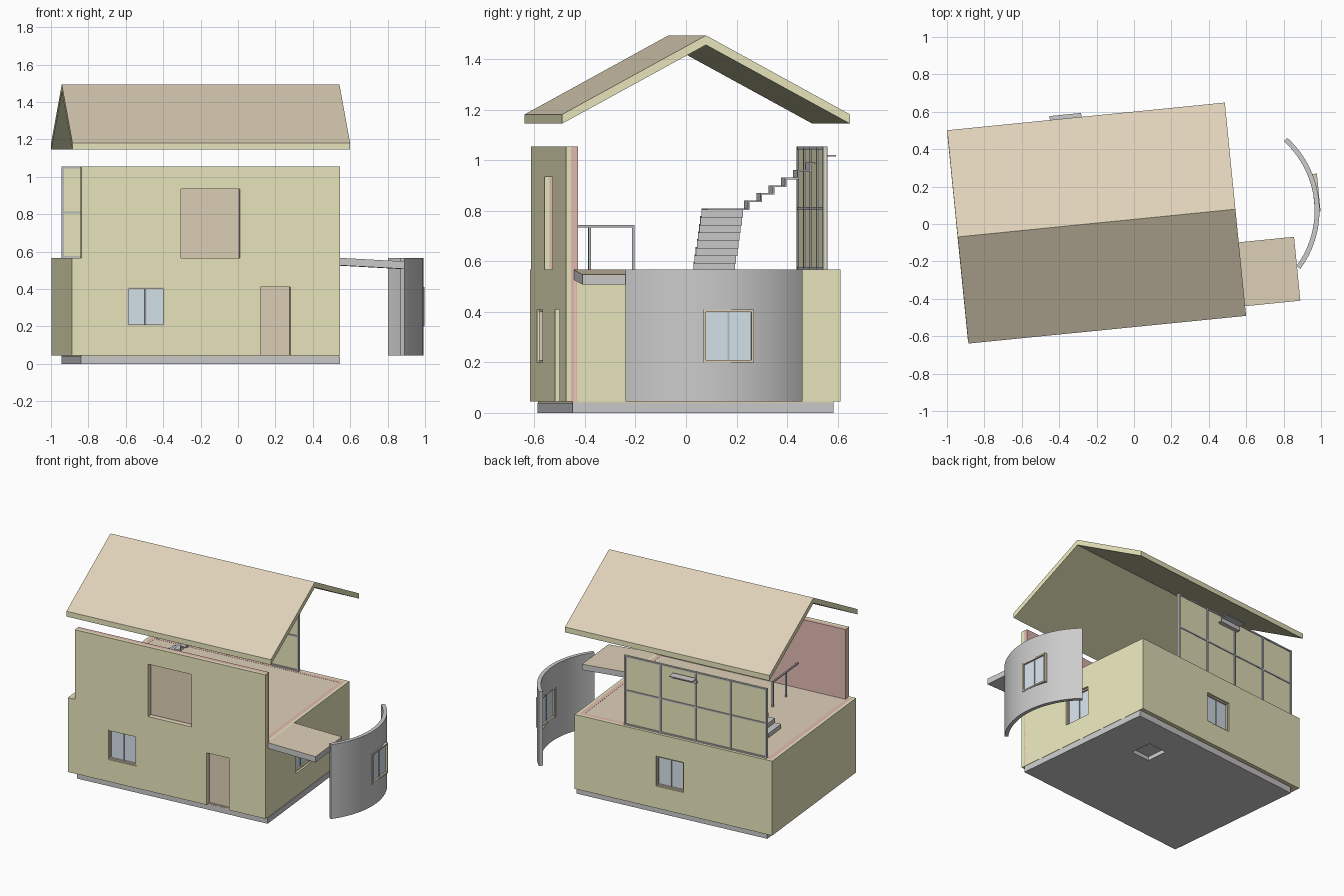
import bpy, bmesh
from math import sin, cos, radians
from mathutils import Matrix

if "Cube" in bpy.data.objects:
    bpy.data.objects.remove(bpy.data.objects["Cube"])

# Everything is built in house axes, then turned slightly about z
PLACE = Matrix.Translation((-0.2, 0.005, 0)) @ Matrix.Rotation(radians(5.7), 4, 'Z')


def material(name, rgb):
    m = bpy.data.materials.new(name)
    m.diffuse_color = (*rgb, 1)
    m.use_nodes = True
    m.node_tree.nodes["Principled BSDF"].inputs["Base Color"].default_value = m.diffuse_color
    return m


YELLOW = material("yellow_render", (0.82, 0.80, 0.51))
TAN = material("tan_wood", (0.74, 0.64, 0.48))
PINK = material("pink_plaster", (0.78, 0.50, 0.45))
BLUE = material("blue_glass", (0.68, 0.77, 0.84))
GREY = material("grey_concrete", (0.68, 0.68, 0.68))
STEEL = material("grey_steel", (0.48, 0.50, 0.54))


def prism(name, pts, plane, a, b, mat):
    """Extrude a 2D outline lying in plane xy, xz or yz from a to b."""
    put = {"xy": lambda p, q, t: (p, q, t), "xz": lambda p, q, t: (p, t, q),
           "yz": lambda p, q, t: (t, p, q)}[plane]
    bm = bmesh.new()
    lo = [bm.verts.new(put(p, q, a)) for p, q in pts]
    hi = [bm.verts.new(put(p, q, b)) for p, q in pts]
    bm.faces.new(lo)
    bm.faces.new(hi)
    n = len(pts)
    for i in range(n):
        j = (i + 1) % n
        bm.faces.new((lo[i], lo[j], hi[j], hi[i]))
    bmesh.ops.recalc_face_normals(bm, faces=bm.faces)
    me = bpy.data.meshes.new(name)
    bm.to_mesh(me)
    bm.free()
    me.materials.append(mat)
    ob = bpy.data.objects.new(name, me)
    bpy.context.collection.objects.link(ob)
    ob.matrix_world = PLACE
    return ob


def box(name, x, y, z, mat):
    return prism(name, [(x[0], y[0]), (x[1], y[0]), (x[1], y[1]), (x[0], y[1])], "xy", *z, mat)


def select(ob):
    bpy.ops.object.select_all(action='DESELECT')
    ob.select_set(True)
    bpy.context.view_layer.objects.active = ob


def cut(ob, x, y, z):
    """Cut a rectangular opening."""
    c = box("cutter", x, y, z, ob.data.materials[0])
    m = ob.modifiers.new("cut", 'BOOLEAN')
    m.object, m.operation, m.solver = c, 'DIFFERENCE', 'EXACT'
    select(ob)
    bpy.ops.object.modifier_apply(modifier="cut")
    bpy.data.objects.remove(c, do_unlink=True)


def window(name, a, b, d0, d1, side):
    """Framed two-pane window, a..b along the wall, d0..d1 through it."""
    def part(label, s, d, z, mat):
        args = (d, s) if side else (s, d)
        box(name + label, *args, z, mat)
    f, z0, z1, mid, dm = 0.01, 0.2, 0.41, (a + b) / 2, (d0 + d1) / 2
    for i, s in enumerate(((a, a + f), (b - f, b))):
        part(f"_jamb_{i}", s, (d0, d1), (z0, z1), TAN)
    for i, z in enumerate(((z0, z0 + f), (z1 - f, z1))):
        part(f"_rail_{i}", (a + f, b - f), (d0, d1), z, TAN)
    part("_glass", (a + f, b - f), (dm - .003, dm + .003), (z0 + f, z1 - f), BLUE)
    part("_mullion", (mid - .004, mid + .004), (dm - .008, dm + .008), (z0 + f, z1 - f), STEEL)


# Base slab with a shallow pit underneath
base = box("base_slab", (-.696, .696), (-.526, .513), (0, .04), GREY)
cut(base, (.245, .395), (.15, .305), (-.1, .028))
box("ground_floor", (-.695, .692), (-.525, .512), (.04, .047), TAN)

# Front wall, two storeys: yellow outside layer and pink inside layer
DOOR, UPPER, FRONT_WIN = (.266, .427), (-.161, .156), (-.452, -.246)
front = [(-.747, .045), (.694, .045), (.694, 1.055), (-.696, 1.055), (-.696, .567), (-.747, .567)]
outer = prism("front_wall_outer", front, "xz", -.552, -.532, YELLOW)
inner_pts = [(max(x, -.727) if z < .6 else x, z) for x, z in front]
inner = prism("front_wall_inner", inner_pts, "xz", -.532, -.504, PINK)
for w in (outer, inner):
    cut(w, DOOR, (-.7, -.4), (.0, .41))
    cut(w, UPPER, (-.7, -.4), (.567, .935))
    cut(w, FRONT_WIN, (-.7, -.4), (.2, .41))
box("front_door", DOOR, (-.515, -.505), (.045, .41), TAN)
box("upper_door", UPPER, (-.515, -.505), (.567, .935), TAN)

# Side and back walls of the ground storey, U-shaped in plan
for name, o, t, mat in (("outer", 0, .02, YELLOW), ("inner", .02, .028, PINK)):
    l, r, b, f = -.747 + o, .694 - o, .54 - o, -.532 if o == 0 else -.504
    u = [(l, f), (l, b), (r, b), (r, f), (r - t, f), (r - t, b - t), (l + t, b - t), (l + t, f)]
    w = prism("side_back_walls_" + name, u, "xy", .045, .567, mat)
    cut(w, (-.1, .1), (.4, .7), (.2, .41))
    cut(w, (.55, .8), (-.155, .045), (.2, .41))
window("front_window", *FRONT_WIN, -.545, -.51, False)
window("back_window", -.1, .1, .5, .53, False)
window("right_window", -.155, .045, .652, .68, True)

# Upper floor and sloping terrace
box("upper_floor", (-.699, .646), (-.504, .492), (.535, .566), TAN)
prism("terrace_slab", [(.694, .527), (1.043, .508), (1.043, .545), (.694, .564)],
      "xz", -.521, -.178, GREY)
prism("terrace_deck", [(.694, .564), (1.043, .545), (1.043, .548), (.694, .567)],
      "xz", -.521, -.178, TAN)

# Gridded back panel of the upper storey
box("back_panel", (-.696, .344), (.511, .517), (.567, 1.055), YELLOW)
for i in range(5):
    x = -.69 + i * .257
    box(f"panel_post_{i}", (x - .006, x + .006), (.505, .523), (.567, 1.055), STEEL)
for i, z in enumerate((.573, .81, 1.049)):
    box(f"panel_bar_{i}", (-.696, .344), (.506, .522), (z - .005, z + .005), STEEL)

# Stair: lower flight along x, landing, upper flight along y
RISE, T = .0303, .006
for i in range(8):
    x, z = -.554 + i * .045, .567 + i * RISE
    box(f"lower_riser_{i}", (x, x + T), (.08, .245), (z, z + RISE), GREY)
    end = x + .045 + T if i < 7 else -.024
    box(f"lower_tread_{i}", (x, end), (.08, .245), (z + RISE - T, z + RISE), GREY)
for i in range(7):
    y, z = .245 + i * .049, .81 + i * RISE
    box(f"upper_riser_{i}", (-.194, -.024), (y, y + T), (z - T, z + RISE), GREY)
    box(f"upper_tread_{i}", (-.194, -.024), (y, y + .049 + T), (z + RISE - T, z + RISE), GREY)

# Railing beside the front wall
for i, y in enumerate((-.354, -.18)):
    box(f"railing_post_{i}", (-.352, -.342), (y - .005, y + .005), (.566, .74), STEEL)
box("railing_top", (-.352, -.342), (-.504, -.175), (.734, .744), STEEL)

# Curved wall standing clear of the right side
N, HALF = 40, 42
arc = [radians(-HALF + 2 * HALF * i / N) for i in range(N + 1)]
ring = [(.669 + .526 * cos(a), .526 * sin(a)) for a in arc]
ring += [(.669 + .5 * cos(a), .5 * sin(a)) for a in reversed(arc)]
curved = prism("curved_wall", ring, "xy", .045, .567, GREY)
cut(curved, (1.1, 1.3), (-.056, .146), (.2, .41))
select(curved)
bpy.ops.object.shade_smooth_by_angle(angle=radians(30))
window("curved_wall_window", -.056, .146, 1.168, 1.198, True)

# Floating gable roof, tan on the two upper slopes
gable = [(-.573, 1.145), (0, 1.457), (.573, 1.145), (.573, 1.182), (0, 1.495), (-.573, 1.182)]
roof = prism("gable_roof", gable, "yz", -.746, .746, YELLOW)
roof.data.materials.append(TAN)
for p in roof.data.polygons:
    if p.normal.z > .5:
        p.material_index = 1
